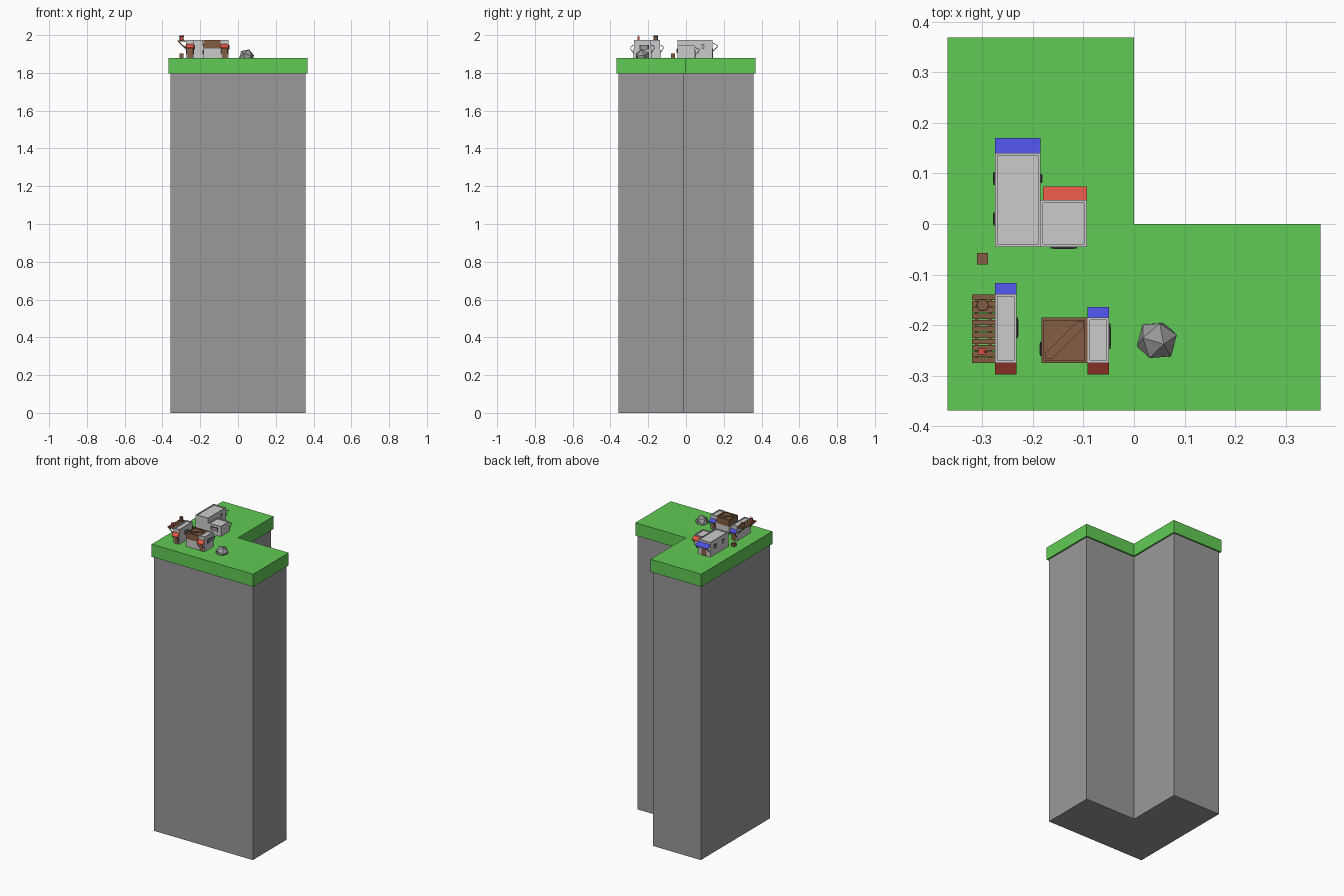
import bpy, bmesh, math
from mathutils import Vector

if "Cube" in bpy.data.objects:
    bpy.data.objects.remove(bpy.data.objects["Cube"])


def mat(name, r, g, b):
    m = bpy.data.materials.new(name)
    m.diffuse_color = (r, g, b, 1)
    m.use_nodes = True
    m.node_tree.nodes["Principled BSDF"].inputs["Base Color"].default_value = m.diffuse_color
    return m


GRASS = mat("grass green", 0.12, 0.59, 0.09)
STONE = mat("stone grey", 0.32, 0.32, 0.32)
WALL = mat("concrete light grey", 0.60, 0.60, 0.60)
WOOD = mat("wood brown", 0.23, 0.11, 0.055)
DARK = mat("dark metal", 0.03, 0.03, 0.03)
BLUE = mat("awning blue", 0.07, 0.08, 0.72)
RED = mat("awning red", 0.72, 0.09, 0.06)
G = 1.88  # grass level


def finish(bm, name, m):
    bmesh.ops.recalc_face_normals(bm, faces=bm.faces[:])
    me = bpy.data.meshes.new(name)
    bm.to_mesh(me)
    bm.free()
    me.materials.append(m)
    ob = bpy.data.objects.new(name, me)
    bpy.context.collection.objects.link(ob)
    return ob


def prism(name, pts, vec, m):
    """Extrude a polygon along a vector."""
    bm = bmesh.new()
    f = bm.faces.new([bm.verts.new(p) for p in pts])
    r = bmesh.ops.extrude_face_region(bm, geom=[f])
    bmesh.ops.translate(bm, vec=vec, verts=[v for v in r["geom"] if isinstance(v, bmesh.types.BMVert)])
    return finish(bm, name, m)


def box(name, x0, x1, y0, y1, z0, z1, m, rim=0, depth=0.006):
    """Box, optionally with a sunken top behind a rim."""
    bm = bmesh.new()
    bmesh.ops.create_cube(bm, size=1)
    for v in bm.verts:
        v.co = ((x0, x1)[v.co.x > 0], (y0, y1)[v.co.y > 0], (z0, z1)[v.co.z > 0])
    if rim:
        bm.normal_update()
        top = [f for f in bm.faces if f.normal.z > 0.9]
        bmesh.ops.inset_region(bm, faces=top, thickness=rim)
        r = bmesh.ops.extrude_face_region(bm, geom=top)
        vs = [v for v in r["geom"] if isinstance(v, bmesh.types.BMVert)]
        bmesh.ops.translate(bm, vec=(0, 0, -depth), verts=vs)
        bmesh.ops.delete(bm, geom=top, context="FACES")
    return finish(bm, name, m)


def rod(name, a, b, r, m, sides=6):
    a, b = Vector(a), Vector(b)
    bm = bmesh.new()
    bmesh.ops.create_cone(bm, cap_ends=True, segments=sides, radius1=r, radius2=r, depth=(b - a).length)
    ob = finish(bm, name, m)
    ob.rotation_euler = (b - a).to_track_quat("Z", "Y").to_euler()
    ob.location = (a + b) / 2
    return ob


def awning(name, x0, x1, y, out, z, drop, m):
    """Sloped canopy leaving the wall at y, held by two struts."""
    t = 0.004
    prism(name, [(x0, y, z), (x0, y + out, z - drop), (x0, y + out, z - drop - t), (x0, y, z - t)],
          (x1 - x0, 0, 0), m)
    for x in (x0 + 0.004, x1 - 0.004):
        rod(name + "_strut", (x, y + out * 0.92, z - drop - t), (x, y, z - drop - 0.033), 0.0015, DARK)


def window(name, axis, side, pos, c, z, w, h):
    """Dark framed plate on a wall facing along axis."""
    for part, k, d, m in (("frame", 1, 0.003, DARK), ("pane", 0.75, 0.004, STONE)):
        lo, hi = sorted((pos, pos + side * d))
        a, b, e = c - w * k / 2, c + w * k / 2, h * k / 2
        if axis == "x":
            box(name + "_" + part, lo, hi, a, b, z - e, z + e, m)
        else:
            box(name + "_" + part, a, b, lo, hi, z - e, z + e, m)


def ell(name, o, i, z0, z1, m):
    pts = [(-o, -o), (o, -o), (o, i), (i, i), (i, o), (-o, o)]
    prism(name, [(x, y, z0) for x, y in pts], (0, 0, z1 - z0), m)


# cliff column and grass cap
ell("cliff_column", 0.358, -0.01, 0, 1.8, STONE)
ell("grass_cap", 0.368, 0, 1.797, G, GRASS)

# rear house with lower annex
box("rear_house", -0.275, -0.185, -0.045, 0.14, G, 1.975, WALL, 0.007)
box("rear_annex", -0.185, -0.093, -0.045, 0.047, G, 1.945, WALL, 0.008)
awning("rear_house_awning", -0.275, -0.185, 0.14, 0.03, 1.962, 0.018, BLUE)
awning("annex_awning", -0.18, -0.093, 0.047, 0.027, 1.938, 0.015, RED)
box("rear_house_door", -0.247, -0.213, 0.14, 0.143, G, 1.93, WOOD)
box("annex_door", -0.15, -0.122, 0.047, 0.05, G, 1.922, WOOD)
window("annex_window", "y", -1, -0.045, -0.139, 1.918, 0.052, 0.024)
window("rear_side_window", "x", 1, -0.185, 0.09, 1.94, 0.018, 0.024)
for y in (0.01, 0.09):
    window("rear_west_window", "x", -1, -0.275, y, 1.935, 0.025, 0.024)

# two narrow front towers with awnings and doors
for n, x0, x1, yb in (("left", -0.275, -0.232, -0.138), ("right", -0.092, -0.049, -0.185)):
    box(n + "_tower", x0, x1, -0.275, yb, G, 1.975, WALL, 0.007)
    awning(n + "_front_awning", x0, x1, -0.275, -0.022, 1.952, 0.018, RED)
    awning(n + "_back_awning", x0, x1, yb, 0.021, 1.952, 0.015, BLUE)
    xc = (x0 + x1) / 2
    box(n + "_front_door", xc - 0.014, xc + 0.014, -0.278, -0.275, G, 1.93, WOOD)
    box(n + "_back_door", xc - 0.014, xc + 0.014, yb, yb + 0.003, G, 1.925, WOOD)
window("right_tower_window", "x", 1, -0.049, -0.222, 1.935, 0.05, 0.025)
window("left_tower_window", "x", 1, -0.232, -0.205, 1.935, 0.04, 0.025)

# timber storey over a concrete base, with a braced roof
box("timber_base", -0.183, -0.092, -0.275, -0.185, G, 1.93, WALL)
box("timber_storey", -0.183, -0.092, -0.275, -0.185, 1.93, 1.973, WOOD, 0.008, 0.006)
prism("roof_brace", [(-0.175, -0.267, 1.967), (-0.163, -0.267, 1.967), (-0.1, -0.205, 1.967),
                     (-0.1, -0.193, 1.967), (-0.112, -0.193, 1.967), (-0.175, -0.255, 1.967)],
      (0, 0, 0.005), WOOD)
window("base_window", "x", -1, -0.183, -0.247, 1.91, 0.028, 0.024)

# plank balcony on diagonal struts
for i in range(11):
    y = -0.275 + i * 0.0125
    box("balcony_plank", -0.32, -0.275, y, y + 0.0108, 1.967, 1.972, WOOD)
for x in (-0.311, -0.284):
    box("balcony_beam", x - 0.003, x + 0.003, -0.274, -0.139, 1.963, 1.967, WOOD)
for y in (-0.267, -0.146):
    rod("balcony_strut", (-0.314, y, 1.965), (-0.275, y, 1.928), 0.003, WOOD)

# barrel and red canister on the balcony, crate on the grass
rod("barrel", (-0.299, -0.16, 1.972), (-0.299, -0.16, 1.998), 0.0115, WOOD, 12)
for z in (1.977, 1.991):
    rod("barrel_hoop", (-0.299, -0.16, z), (-0.299, -0.16, z + 0.003), 0.0122, DARK, 12)
box("canister", -0.307, -0.291, -0.258, -0.246, 1.972, 1.993, RED)
rod("canister_spout", (-0.295, -0.252, 1.993), (-0.291, -0.252, 2.0), 0.002, RED)
box("crate", -0.31, -0.288, -0.08, -0.057, G, 1.902, WOOD)

# boulder
bm = bmesh.new()
bmesh.ops.create_icosphere(bm, subdivisions=1, radius=0.042)
rock = finish(bm, "boulder", STONE)
rock.location = (0.045, -0.23, 1.885)
rock.rotation_euler = (0.3, 0.25, 0.4)
